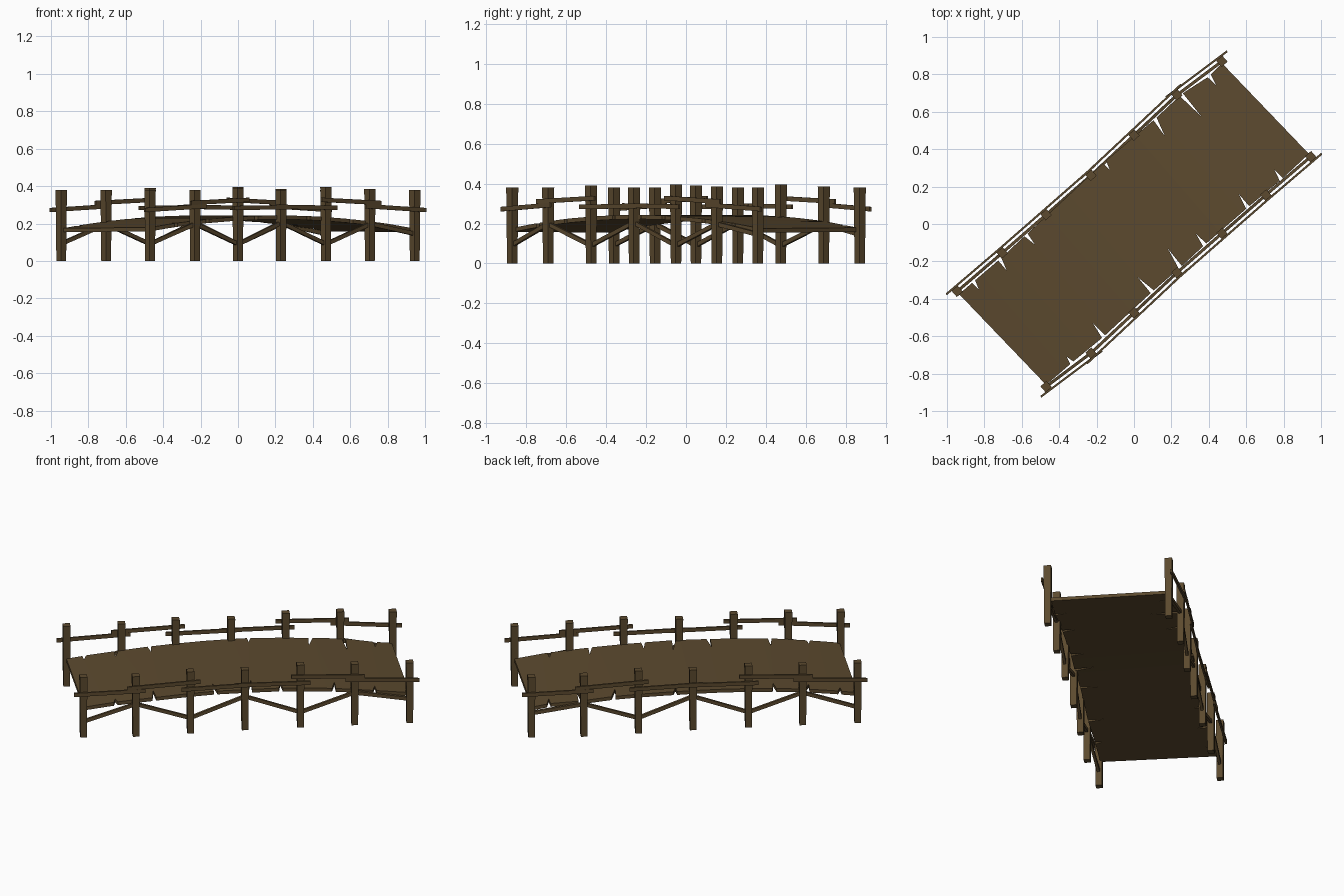
import bpy, bmesh
from mathutils import Vector

if "Cube" in bpy.data.objects:
    bpy.data.objects.remove(bpy.data.objects["Cube"])

wood = bpy.data.materials.new("weathered brown wood")
wood.diffuse_color = (0.107, 0.068, 0.028, 1)
wood.use_nodes = True
wood.node_tree.nodes["Principled BSDF"].inputs["Base Color"].default_value = wood.diffuse_color
ALONG = Vector((0.755, 0.656, 0))


def finish(name, bm):
    bmesh.ops.recalc_face_normals(bm, faces=bm.faces)
    me = bpy.data.meshes.new(name)
    bm.to_mesh(me)
    bm.free()
    ob = bpy.data.objects.new(name, me)
    me.materials.append(wood)
    bpy.context.collection.objects.link(ob)
    return ob


def prism(bm, a, b, side, up, wa, ha, wb=None, hb=None):
    """Four-sided bar from a to b, optionally tapered."""
    rings = []
    for p, w, h in ((a, wa, ha), (b, wb or wa, hb or ha)):
        rings.append([bm.verts.new(p + side * (i * w / 2) + up * (j * h / 2))
                      for i, j in ((-1, -1), (1, -1), (1, 1), (-1, 1))])
    r, s = rings
    bm.faces.new(r)
    bm.faces.new(s)
    for i in range(4):
        k = (i + 1) % 4
        bm.faces.new((r[i], r[k], s[k], s[i]))


# Post positions of the left side; the right side is the same turned half round
left = [(-.945, -.36), (-.705, -.155), (-.47, .05), (-.23, .26),
        (0, .475), (.23, .69), (.47, .87)]
right = [(-x, -y) for x, y in reversed(left)]
post_top = [.38, .38, .39, .38, .395, .385, .38]
rail_z = [(.272, .293), (.310, .327), (.283, .288),
          (.290, .284), (.327, .310), (.293, .272)]
brace_z = [.092, .198, .09, .205, .09, .198, .145]
UP = Vector((0, 0, 1))

for label, pts, sign in (("left", left, 1), ("right", right, -1)):
    pts = [Vector((x, y, 0)) for x, y in pts]
    posts, rails, braces = bmesh.new(), bmesh.new(), bmesh.new()
    out = Vector((-ALONG.y, ALONG.x, 0)) * sign
    # Tapered square posts
    for p, h in zip(pts, post_top):
        prism(posts, p, p + UP * h, ALONG, out, .037, .037, .043, .043)
    for i in range(6):
        a, b = pts[i], pts[i + 1]
        d = (b - a).normalized()
        n = Vector((-d.y, d.x, 0)) * sign
        # Rails overlapping on the outer faces of the posts
        za, zb = rail_z[i]
        prism(rails, a - d * .055 + n * .026 + UP * za,
              b + d * .055 + n * .026 + UP * zb, n, UP, .011, .023)
        # Zigzag braces
        prism(braces, a + UP * brace_z[i], b + UP * brace_z[i + 1], n, UP, .016, .022)
    finish(label + "_posts", posts)
    finish(label + "_rails", rails)
    finish(label + "_braces", braces)

# Arched deck with split, notched edges: (mouth, tip) of each split
left_splits = [((-.86, -.31), (-.83, -.35)), ((-.72, -.19), (-.68, -.25)),
               ((-.58, -.06), (-.53, -.11)), ((-.16, .33), (-.13, .29)),
               ((.11, .56), (.165, .47)), ((.25, .69), (.36, .575)),
               ((.40, .79), (.44, .74))]
right_splits = [((.79, .24), (.75, .29)), ((.61, .09), (.56, .16)),
                ((.38, -.11), (.33, -.05)), ((.25, -.23), (.18, -.13)),
                ((.10, -.36), (.02, -.285)), ((-.16, -.60), (-.22, -.53)),
                ((-.33, -.74), (-.36, -.71))]
outline = []
for corner, splits, step in (((-.935, -.375), left_splits, 1),
                             ((.47, .86), None, 1),
                             ((.935, .375), right_splits, -1),
                             ((-.47, -.86), None, 1)):
    outline.append(Vector((*corner, 0)))
    for m, t in splits or []:
        m, t = Vector((*m, 0)), Vector((*t, 0))
        outline += [m - ALONG * .008 * step, t, m + ALONG * .014 * step]

deck = bmesh.new()
deck.faces.new([deck.verts.new(p) for p in outline])
CUTS = 12
for i in range(1, CUTS):
    u = -.95 + 1.9 * i / CUTS
    bmesh.ops.bisect_plane(deck, geom=deck.verts[:] + deck.edges[:] + deck.faces[:],
                           plane_co=ALONG * u, plane_no=ALONG, dist=1e-5)
bmesh.ops.triangulate(deck, faces=deck.faces[:])


def arch(u):
    return .175 + .068 * (1 - (u / .95) ** 2)


for v in deck.verts:
    v.co.z = arch(v.co.dot(ALONG))
# Thickness of the deck
ext = bmesh.ops.extrude_face_region(deck, geom=deck.faces[:], use_keep_orig=True)
for v in ext["geom"]:
    if isinstance(v, bmesh.types.BMVert):
        v.co.z -= .021
finish("deck", deck)
